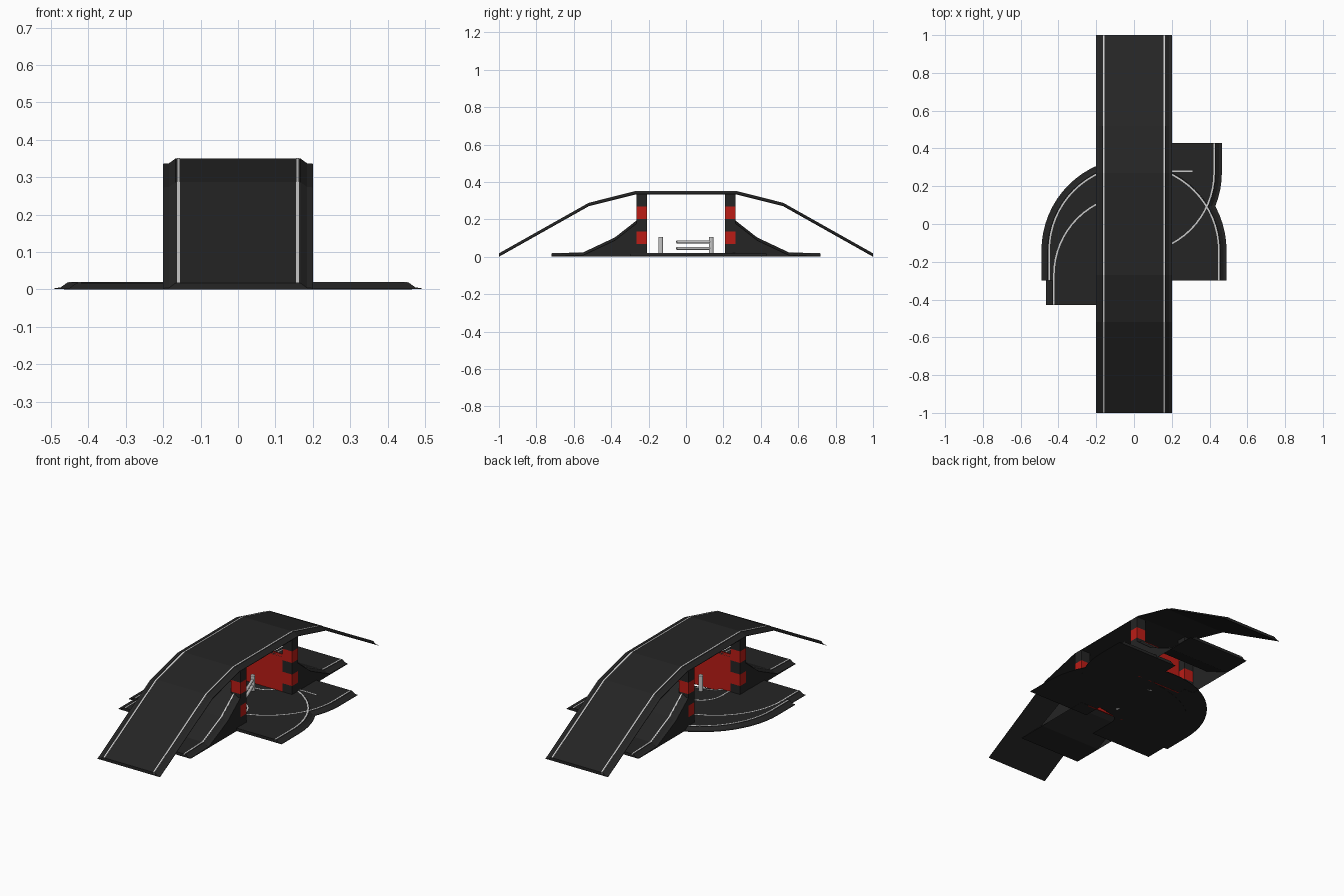
import bpy, bmesh, math
from mathutils import Vector

if "Cube" in bpy.data.objects:
    bpy.data.objects.remove(bpy.data.objects["Cube"])


def mat(name, col):
    m = bpy.data.materials.new(name)
    m.diffuse_color = (*col, 1)
    m.use_nodes = True
    m.node_tree.nodes["Principled BSDF"].inputs["Base Color"].default_value = m.diffuse_color
    return m


BLACK = mat("asphalt", (0.018, 0.018, 0.018))
RED = mat("red_paint", (0.5, 0.012, 0.008))
WHITE = mat("line_paint", (0.75, 0.75, 0.75))

# Track cross-section: flange, sloped shoulder, flat top
ROAD = [(-.2, 0), (.2, 0), (.2, .003), (.185, .004), (.167, .017),
        (-.167, .017), (-.185, .004), (-.2, .003)]


def line(o):
    return [(o - .004, .012), (o + .004, .012), (o + .004, .0185), (o - .004, .0185)]


def finish(name, bm, m):
    bmesh.ops.recalc_face_normals(bm, faces=bm.faces)
    me = bpy.data.meshes.new(name)
    bm.to_mesh(me)
    bm.free()
    ob = bpy.data.objects.new(name, me)
    bpy.context.collection.objects.link(ob)
    if m:
        me.materials.append(m)
    return ob


def sweep(name, path, section, m):
    """Sweep a (side, up) section along a path, with the side kept horizontal."""
    bm = bmesh.new()
    rings = []
    n = len(path)
    for i, p in enumerate(path):
        t = path[min(i + 1, n - 1)] - path[max(i - 1, 0)]
        side = Vector((t.y, -t.x, 0)).normalized()
        rings.append([bm.verts.new(p + side * s + Vector((0, 0, u))) for s, u in section])
    k = len(section)
    for a, b in zip(rings, rings[1:]):
        for j in range(k):
            bm.faces.new((a[j], a[(j + 1) % k], b[(j + 1) % k], b[j]))
    bm.faces.new(rings[0])
    bm.faces.new(rings[-1][::-1])
    return finish(name, bm, m)


def track(name, path):
    sweep(name, path, ROAD, BLACK)
    for side, o in (("left", -.159), ("right", .159)):
        sweep(f"{name}_{side}_line", path, line(o), WHITE)


def box(name, x, y, z, m):
    bm = bmesh.new()
    bmesh.ops.create_cube(bm, size=1)
    for v in bm.verts:
        v.co = [(a + b) / 2 + c * (b - a) for (a, b), c in zip((x, y, z), v.co)]
    return finish(name, bm, m)


def rod(name, a, b, r):
    a, b = Vector(a), Vector(b)
    bm = bmesh.new()
    bmesh.ops.create_cone(bm, cap_ends=True, segments=12, radius1=r, radius2=r, depth=(b - a).length)
    ob = finish(name, bm, None)
    ob.rotation_euler = (b - a).to_track_quat('Z', 'Y').to_euler()
    ob.location = (a + b) / 2


def arc(cy, r, a0, a1, n, z):
    return [Vector((r * math.cos(math.radians(a0 + (a1 - a0) * i / n)),
                    cy + r * math.sin(math.radians(a0 + (a1 - a0) * i / n)), z))
            for i in range(n + 1)]


# Bridge deck
half = [(1, 0), (.52, .27), (.27, .333)]
deck = [Vector((0, -y, z)) for y, z in half] + [Vector((0, y, z)) for y, z in reversed(half)]
track("bridge_deck", deck)

# U-turn ground track
track("u_turn_track", [Vector((.29, -.3, .001))] + arc(-.14, .29, 0, 180, 32, .001)
      + [Vector((-.29, -.3, .001))])

# S-bend ground track
track("s_bend_track", [Vector((-.265, -.43, 0))] + arc(-.27, .265, 180, 90, 16, 0)[:-1]
      + arc(.27, .265, 270, 360, 16, 0) + [Vector((.265, .43, 0))])
box("start_line", (.11, .31), (.276, .284), (.012, .0185), WHITE)

ramp = [(.72, 0), (.55, .005), (.38, .085), (.265, .175), (.21, .218)]
for end, s in (("front", -1), ("back", 1)):
    # Open-bottomed side ramps with skirts
    path = [Vector((0, s * y, z)) for y, z in ramp]
    track(f"{end}_ramp", path)
    for side, x in (("left", -.2), ("right", .2)):
        bm = bmesh.new()
        top = [bm.verts.new((x, s * y, z + .003)) for y, z in ramp]
        low = [bm.verts.new((x, s * y, 0)) for y, z in ramp]
        for i in range(len(ramp) - 1):
            bm.faces.new((top[i], top[i + 1], low[i + 1], low[i]))
        finish(f"{end}_{side}_skirt", bm, BLACK)

    # Red wall closing the ramp
    box(f"{end}_wall", (-.15, .15), sorted((s * .21, s * .216)), (0, .235), RED)

    # Banded pillars
    for side, x in (("left", -1), ("right", 1)):
        for i in range(5):
            box(f"{end}_{side}_pillar_band_{i}", sorted((x * .14, x * .201)),
                sorted((s * .209, s * .265)), (i * .067, (i + 1) * .067),
                RED if i % 2 else BLACK)

    # Gate post
    rod(f"{end}_gate_post", (0, s * .135, -.0), (0, s * .135, .105), .013)

# Gate bars
for i, z in enumerate((.045, .08)):
    rod(f"gate_bar_{i}", (0, .135, z), (.07, -.05, z), .008)
